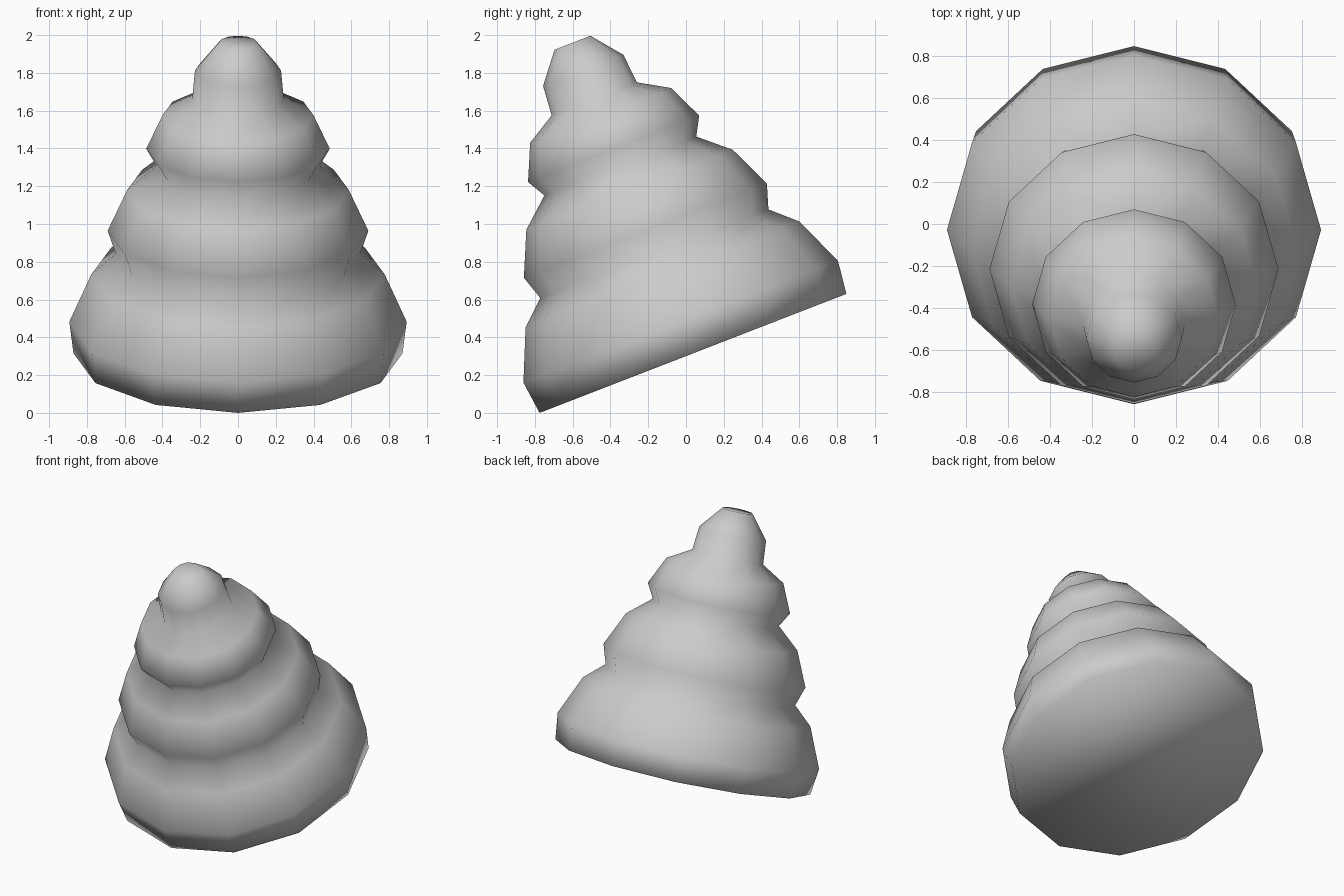
import bpy, bmesh, math
from mathutils import Matrix

if "Cube" in bpy.data.objects:
    bpy.data.objects.remove(bpy.data.objects["Cube"])

SIDES = 12
TILT = math.radians(21.2)

# Stacked bulging tiers: (radius, distance along the tilted axis)
PROFILE = [
    (0.871, 0.0), (0.893, 0.18), (0.777, 0.448),
    (0.648, 0.566), (0.69, 0.697), (0.586, 0.929),
    (0.431, 1.064), (0.486, 1.162), (0.40, 1.352),
    (0.242, 1.445), (0.228, 1.607), (0.102, 1.764),
]

bm = bmesh.new()
rings = []
for r, s in PROFILE:
    rings.append([bm.verts.new((r * math.cos(math.tau * i / SIDES),
                                r * math.sin(math.tau * i / SIDES), s))
                  for i in range(SIDES)])

# Side walls between neighbouring rings
for low, high in zip(rings, rings[1:]):
    for i in range(SIDES):
        j = (i + 1) % SIDES
        bm.faces.new((low[i], low[j], high[j], high[i]))

# Flat base and small flat tip
bm.faces.new(rings[0][::-1])
bm.faces.new(rings[-1])

# Lean the whole spire forward and rest its lowest corner on the ground
bm.transform(Matrix.Translation((0, 0.037, 0)) @ Matrix.Rotation(TILT, 4, 'X'))
lowest = min(v.co.z for v in bm.verts)
bmesh.ops.translate(bm, verts=bm.verts, vec=(0, 0, -lowest))

for f in bm.faces:
    f.smooth = True

mesh = bpy.data.meshes.new("tiered_spire")
bm.to_mesh(mesh)
bm.free()
spire = bpy.data.objects.new("tiered_spire", mesh)
bpy.context.collection.objects.link(spire)
